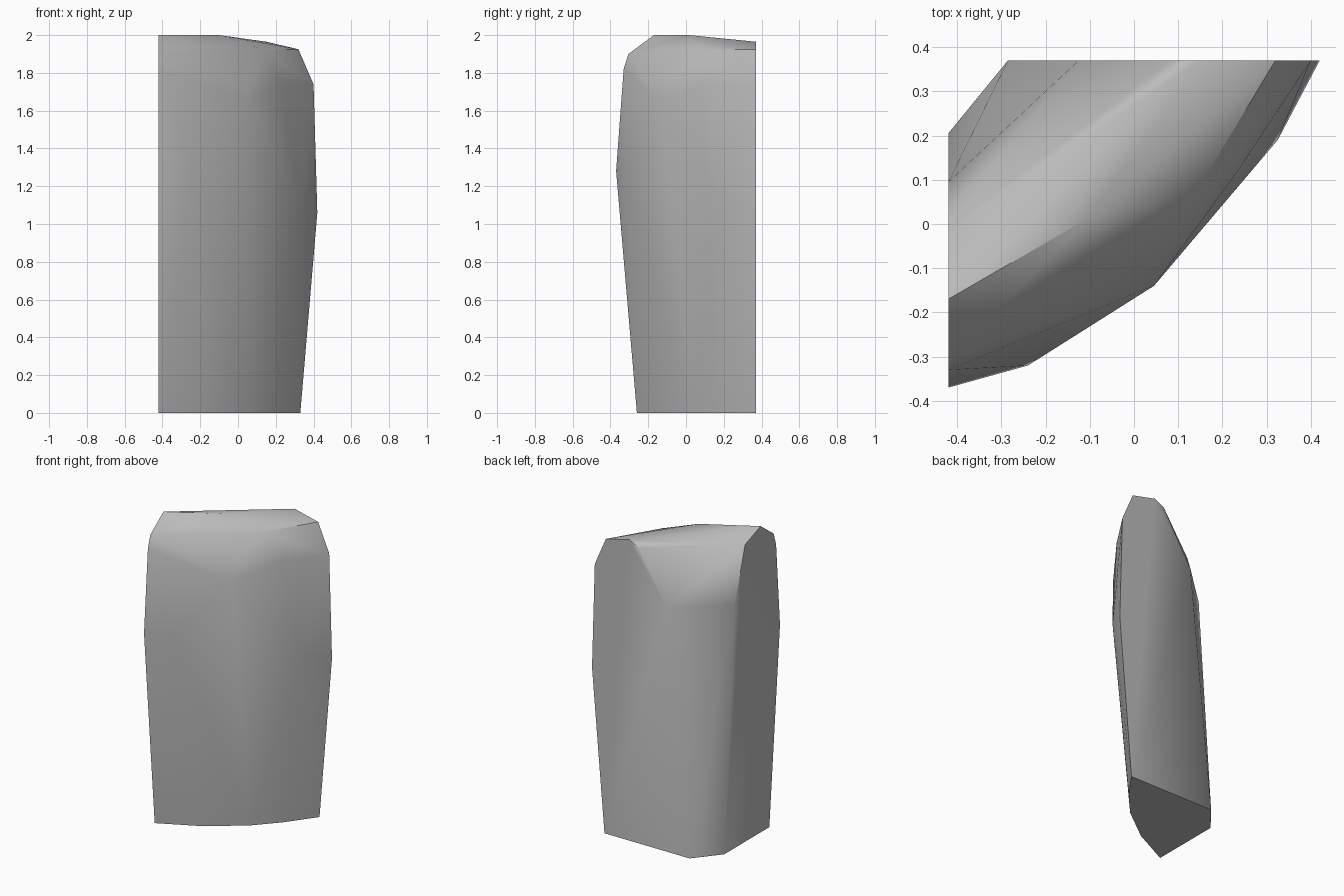
import bpy, bmesh, math

cube = bpy.data.objects.get("Cube")
if cube:
    bpy.data.objects.remove(cube, do_unlink=True)

LEFT_X, BACK_Y = -0.42, 0.37

# Flat side cut: (y, z) outline
side_cut = [(-.26, 0), (-.37, 1.28), (-.33, 1.82), (-.305, 1.9),
            (-.17, 2), (-.01, 1.94), (.095, 1.59), (.205, 0)]
# Flat back cut: (x, z) outline
back_cut = [(.33, 0), (.42, 1.06), (.4, 1.74), (.32, 1.925),
            (.15, 1.965), (.08, 1.93), (-.125, 1.59), (-.285, 0)]
# Corners of the bulging outer face: foot, belly, shoulder, crown
outer = [(-.165, -.133, 0), (.06, .036, 0), (.2, .19, 0),
         (-.24, -.32, 1.3), (.045, -.14, 1.66), (.325, .19, 1.12),
         (-.015, -.08, 1.83), (.235, .12, 1.74),
         (-.1, .015, 2), (.13, .055, 1.925)]

points = [(LEFT_X, y, z) for y, z in side_cut]
points += [(x, BACK_Y, z) for x, z in back_cut]
points += outer

# Wrap the corners into one solid boulder
bm = bmesh.new()
for p in points:
    bm.verts.new(p)
hull = bmesh.ops.convex_hull(bm, input=bm.verts)
loose = [v for v in bm.verts if not v.link_faces]
bmesh.ops.delete(bm, geom=loose, context='VERTS')
# Merge the coplanar triangles of the cuts and the base
bmesh.ops.dissolve_limit(bm, angle_limit=math.radians(0.5),
                         verts=bm.verts, edges=bm.edges)
bmesh.ops.recalc_face_normals(bm, faces=bm.faces)
mesh = bpy.data.meshes.new("rock_corner")
bm.to_mesh(mesh)
bm.free()

rock = bpy.data.objects.new("rock_corner", mesh)
bpy.context.collection.objects.link(rock)

# Stone colour
stone = bpy.data.materials.new("grey_stone")
stone.use_nodes = True
grey = (.5, .5, .5, 1)
stone.diffuse_color = grey
stone.node_tree.nodes["Principled BSDF"].inputs["Base Color"].default_value = grey
mesh.materials.append(stone)

# Soft face shading with crisp cuts
bpy.ops.object.select_all(action='DESELECT')
rock.select_set(True)
bpy.context.view_layer.objects.active = rock
bpy.ops.object.shade_smooth_by_angle(angle=math.radians(45))
